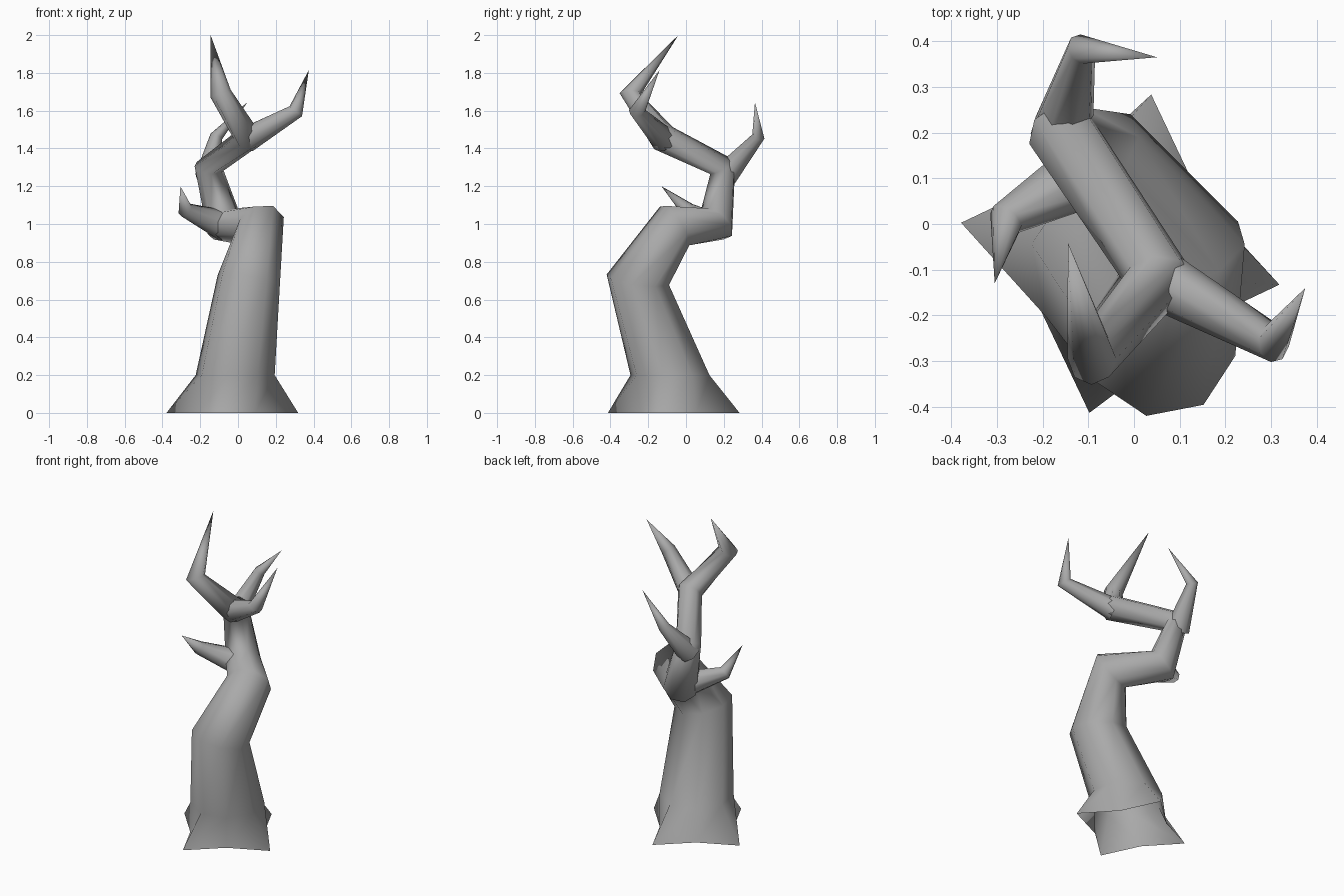
import bpy, bmesh, math
from mathutils import Vector

cube = bpy.data.objects.get("Cube")
if cube:
    bpy.data.objects.remove(cube, do_unlink=True)

bark = bpy.data.materials.new("grey_bark")
bark.use_nodes = True
GREY = (0.4, 0.4, 0.4, 1)
bark.diffuse_color = GREY
bark.node_tree.nodes["Principled BSDF"].inputs["Base Color"].default_value = GREY

UP = Vector((0, 0, 1))


def limb(name, path, radii, sides=8, phase=0.0, flat=0, valley=1.0):
    """Sweep an open tube of tilted rings along path, closing to a point at the last one."""
    pts = [Vector(p) for p in path]
    dirs = [(b - a).normalized() for a, b in zip(pts, pts[1:])]
    # starting frame, carried along the path
    u = Vector((1, 0, 0)) if flat else dirs[0].orthogonal().normalized()
    tangent = UP if flat else dirs[0]
    bm = bmesh.new()
    rings = []
    for i, (p, r) in enumerate(zip(pts, radii)):
        # the first flat rings lie level, the others halve the bend
        normal = UP if i < flat else (dirs[max(i - 1, 0)] + dirs[i]).normalized()
        u = tangent.rotation_difference(normal) @ u
        tangent = normal
        v = normal.cross(u)
        ring = []
        for k in range(sides):
            a = phase + math.tau * k / sides
            rr = r * (valley if i == 0 and k % 2 else 1)
            ring.append(bm.verts.new(p + (u * math.cos(a) + v * math.sin(a)) * rr))
        rings.append(ring)
    tip = bm.verts.new(pts[-1])
    for k in range(sides):
        n = (k + 1) % sides
        for lo, hi in zip(rings, rings[1:]):
            bm.faces.new([lo[k], lo[n], hi[n], hi[k]])
        bm.faces.new([rings[-1][k], rings[-1][n], tip])
    mesh = bpy.data.meshes.new(name)
    bm.to_mesh(mesh)
    bm.free()
    mesh.materials.append(bark)
    obj = bpy.data.objects.new(name, mesh)
    bpy.context.collection.objects.link(obj)
    bpy.ops.object.select_all(action="DESELECT")
    obj.select_set(True)
    bpy.context.view_layer.objects.active = obj
    bpy.ops.object.shade_smooth_by_angle(angle=math.radians(100))


# Trunk with four pointed roots, winding up through the fork to the top tip
limb("trunk",
     [(-0.03, -0.065, 0), (-0.015, -0.085, 0.2), (0.057, -0.255, 0.705),
      (0.12, -0.06, 0.99), (-0.075, 0.16, 1.0), (-0.155, 0.195, 1.3),
      (0.055, -0.12, 1.455), (-0.092, -0.295, 1.69), (-0.145, -0.04, 2.0)],
     [0.355, 0.213, 0.17, 0.132, 0.105, 0.077, 0.077, 0.057],
     phase=math.radians(79), flat=2, valley=0.6)

# Side branches, each with one bend and a pointed tip
limb("left_fork_branch", [(0.045, -0.115, 1.445), (0.306, -0.26, 1.597), (0.375, -0.14, 1.815)],
     [0.068, 0.043])
limb("back_branch", [(-0.158, 0.2, 1.25), (-0.115, 0.383, 1.463), (0.05, 0.365, 1.645)],
     [0.07, 0.034])
limb("right_low_branch", [(-0.07, 0.13, 0.99), (-0.28, 0.01, 1.075), (-0.305, -0.13, 1.2)],
     [0.083, 0.041])
